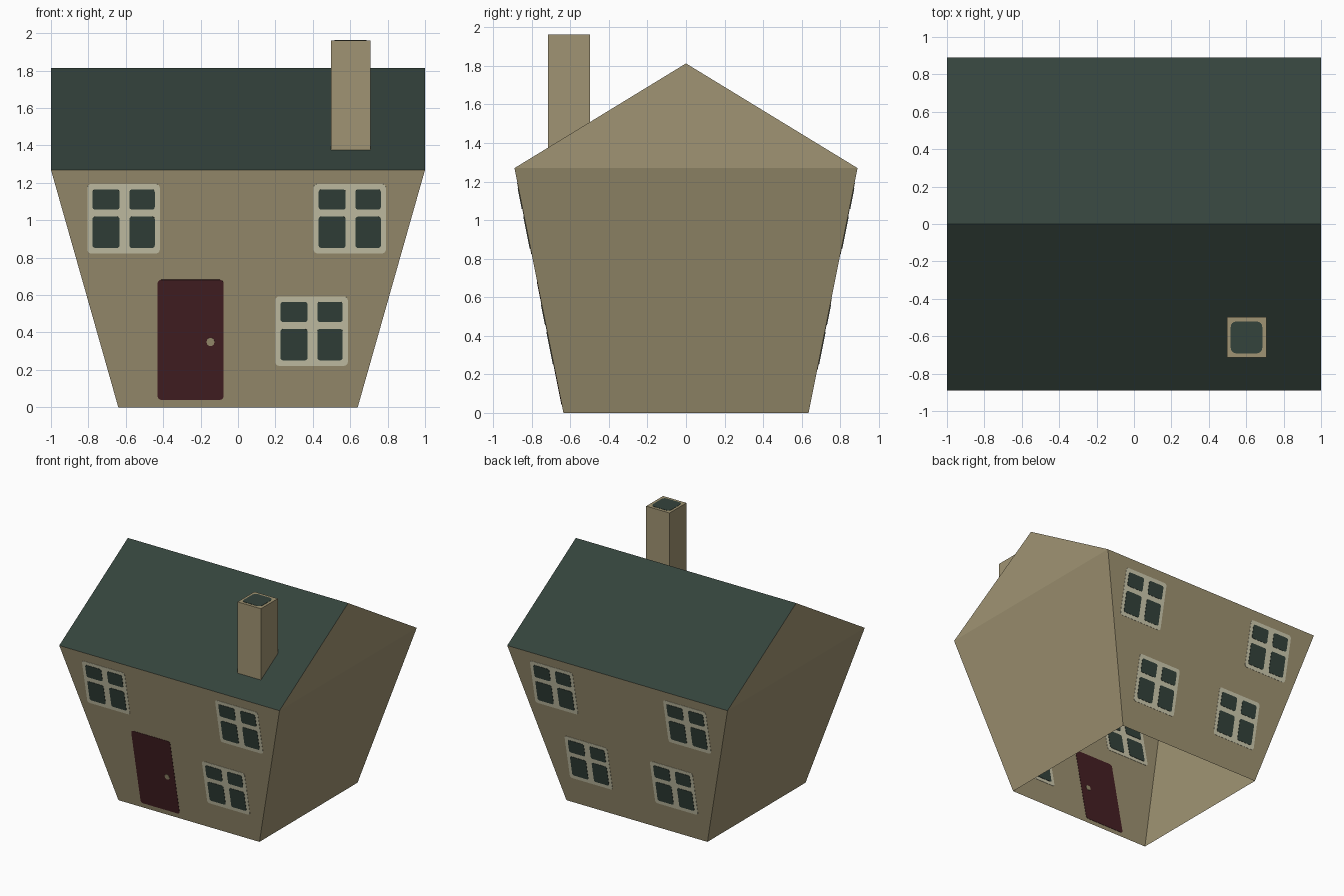
import bpy, bmesh, math
from mathutils import Vector

if "Cube" in bpy.data.objects:
    bpy.data.objects.remove(bpy.data.objects["Cube"])

BASE_X, BASE_Y = 0.64, 0.636      # half sizes at the ground
EAVE_X, EAVE_Y, EAVE_Z = 1.0, 0.89, 1.27
RIDGE_Z = 1.813


def material(name, rgb):
    """Flat material from an sRGB 0-255 colour."""
    lin = [((c / 255 + 0.055) / 1.055) ** 2.4 for c in rgb]
    m = bpy.data.materials.new(name)
    m.diffuse_color = (*lin, 1)
    m.use_nodes = True
    m.node_tree.nodes["Principled BSDF"].inputs["Base Color"].default_value = m.diffuse_color
    return m


STONE = material("tan_stone", (160, 148, 115))
GREEN = material("dark_green", (52, 67, 60))
CREAM = material("cream_frame", (207, 203, 175))
RED = material("dark_red_door", (70, 32, 36))


def mesh_object(name, verts, faces, mat):
    me = bpy.data.meshes.new(name)
    me.from_pydata(verts, [], faces)
    me.materials.append(mat)
    ob = bpy.data.objects.new(name, me)
    bpy.context.collection.objects.link(ob)
    return ob


def rounded_rect(u0, u1, v0, v1, r, steps=4):
    """Outline points of a rectangle with rounded corners."""
    pts = []
    corners = [(u1 - r, v1 - r), (u0 + r, v1 - r), (u0 + r, v0 + r), (u1 - r, v0 + r)]
    for k, (cu, cv) in enumerate(corners):
        for i in range(steps + 1):
            a = math.pi / 2 * (k + i / steps)
            pts.append((cu + r * math.cos(a), cv + r * math.sin(a)))
    return pts


def plate(name, outline, place, normal, half, mat):
    """Thin plate lying half in front of and half behind a surface."""
    n = len(outline)
    mid = [place(u, v) for u, v in outline]
    verts = [p + normal * half for p in mid] + [p - normal * half for p in mid]
    faces = [list(range(n)), list(range(2 * n - 1, n - 1, -1))]
    faces += [[i, i + n, (i + 1) % n + n, (i + 1) % n] for i in range(n)]
    ob = mesh_object(name, verts, faces, mat)
    bm = bmesh.new()
    bm.from_mesh(ob.data)
    bmesh.ops.recalc_face_normals(bm, faces=bm.faces)
    bm.to_mesh(ob.data)
    bm.free()


# Walls: flaring open-bottomed shell with gable triangles
signs = [(-1, -1), (1, -1), (1, 1), (-1, 1)]
wall_verts = [(sx * BASE_X, sy * BASE_Y, 0) for sx, sy in signs]
wall_verts += [(sx * EAVE_X, sy * EAVE_Y, EAVE_Z) for sx, sy in signs]
wall_verts += [(-EAVE_X, 0, RIDGE_Z), (EAVE_X, 0, RIDGE_Z)]
wall_faces = [(i, (i + 1) % 4, (i + 1) % 4 + 4, i + 4) for i in range(4)]
wall_faces += [(5, 6, 9), (7, 4, 8)]
mesh_object("walls", wall_verts, wall_faces, STONE)

# Roof: two plain slopes
mesh_object("roof", wall_verts[4:], [(0, 1, 5, 4), (2, 3, 4, 5)], GREEN)

# Chimney: square stack whose foot follows the roof slope
CX0, CX1, CY0, CY1, CTOP = 0.497, 0.709, -0.715, -0.497, 1.962
ring = [(CX0, CY0), (CX1, CY0), (CX1, CY1), (CX0, CY1)]
foot = [(x, y, RIDGE_Z - (RIDGE_Z - EAVE_Z) * abs(y) / EAVE_Y) for x, y in ring]
top = [(x, y, CTOP) for x, y in ring]
mesh_object("chimney", foot + top,
            [(i, (i + 1) % 4, (i + 1) % 4 + 4, i + 4) for i in range(4)] + [(4, 5, 6, 7)],
            STONE)
plate("chimney_opening", rounded_rect(0.517, 0.686, -0.692, -0.521, 0.03),
      lambda u, v: Vector((u, v, CTOP)), Vector((0, 0, 1)), 0.002, GREEN)


def wall_place(side):
    """Map (across, height) onto the front (side=1) or back (side=-1) wall."""
    return lambda u, v: Vector(
        (side * u, -side * (BASE_Y + (EAVE_Y - BASE_Y) * v / EAVE_Z), v))


def wall_normal(side):
    return Vector((0, -side * EAVE_Z, -(EAVE_Y - BASE_Y))).normalized()


def window(name, side, u, v):
    """Cream frame with four dark panes; (u, v) is its lower left corner."""
    place, normal = wall_place(side), wall_normal(side)
    plate(name + "_frame", rounded_rect(u, u + 0.387, v, v + 0.371, 0.02),
          place, normal, 0.002, CREAM)
    for col, (a, b) in enumerate([(0.027, 0.172), (0.224, 0.36)]):
        for row, (c, d) in enumerate([(0.03, 0.197), (0.235, 0.342)]):
            plate(f"{name}_pane_{col}{row}",
                  rounded_rect(u + a, u + b, v + c, v + d, 0.014),
                  place, normal, 0.0045, GREEN)


# Windows: three beside the door in front, four at the back
shared = {"upper_left": (-0.805, 0.823), "upper_right": (0.404, 0.823),
          "lower_right": (0.2, 0.222)}
for label, side in (("front", 1), ("back", -1)):
    for spot, (u, v) in shared.items():
        window(f"{label}_{spot}_window", side, u, v)
window("back_lower_left_window", -1, -0.575, 0.222)

# Door and round knob
plate("door", rounded_rect(-0.43, -0.077, 0.04, 0.682, 0.02),
      wall_place(1), wall_normal(1), 0.002, RED)
plate("door_knob", rounded_rect(-0.168, -0.126, 0.328, 0.372, 0.0205),
      wall_place(1), wall_normal(1), 0.0045, STONE)
